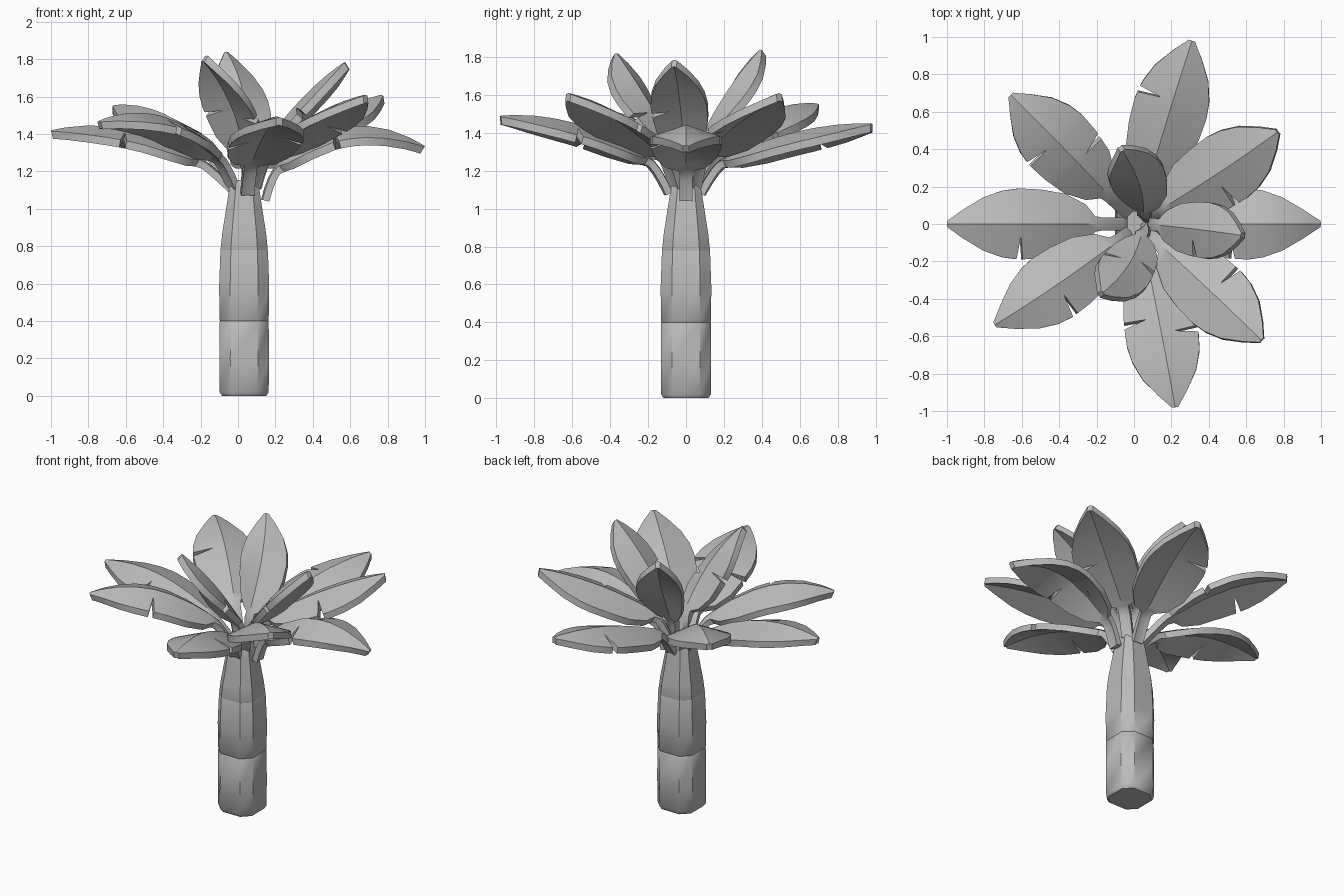
import bpy, bmesh, math
from mathutils import Vector

cube = bpy.data.objects.get("Cube")
if cube:
    bpy.data.objects.remove(cube, do_unlink=True)

grey = bpy.data.materials.new("plain_grey")
grey.use_nodes = True
grey.diffuse_color = (0.5, 0.5, 0.5, 1)
grey.node_tree.nodes["Principled BSDF"].inputs["Base Color"].default_value = (0.5, 0.5, 0.5, 1)

CENTRE = Vector((0.033, 0, 0))
UP = Vector((0, 0, 1))


def loft(name, rings, sharp):
    """Skin a row of equal rings, with both ends capped."""
    bm = bmesh.new()
    rows = [[bm.verts.new(p) for p in ring] for ring in rings]
    n = len(rows[0])
    for a, b in zip(rows, rows[1:]):
        for i in range(n):
            j = (i + 1) % n
            bm.faces.new((a[i], a[j], b[j], b[i]))
    bm.faces.new(rows[0])
    bm.faces.new(rows[-1])
    bmesh.ops.recalc_face_normals(bm, faces=bm.faces)
    mesh = bpy.data.meshes.new(name)
    bm.to_mesh(mesh)
    bm.free()
    obj = bpy.data.objects.new(name, mesh)
    mesh.materials.append(grey)
    bpy.context.collection.objects.link(obj)
    bpy.ops.object.select_all(action='DESELECT')
    obj.select_set(True)
    bpy.context.view_layer.objects.active = obj
    bpy.ops.object.shade_smooth_by_angle(angle=math.radians(sharp))


def trunk_ring(half, z):
    """Square with cut corners."""
    c = half * 0.56
    pts = [(half, -c), (half, c), (c, half), (-c, half),
           (-half, c), (-half, -c), (-c, -half), (c, -half)]
    return [CENTRE + Vector((x, y, z)) for x, y in pts]


# Trunk: three stacked segments, the top one tapering
segments = {
    "trunk_lower": [(0.118, 0), (0.131, 0.02), (0.133, 0.2), (0.131, 0.395), (0.128, 0.4)],
    "trunk_middle": [(0.128, 0.4), (0.131, 0.405), (0.134, 0.58), (0.127, 0.775), (0.125, 0.78)],
    "trunk_upper": [(0.125, 0.78), (0.126, 0.785), (0.117, 0.87), (0.086, 1.07),
                    (0.076, 1.14), (0.068, 1.155)],
}
for name, profile in segments.items():
    loft(name, [trunk_ring(h, z) for h, z in profile], 38)

# Blade half width along its length
OUTLINE = [(0, 0.22), (0.05, 0.55), (0.18, 0.85), (0.35, 0.97), (0.5, 1),
           (0.62, 0.94), (0.76, 0.75), (0.9, 0.4), (0.97, 0.18), (1, 0.09)]


def width_at(u):
    for (a, wa), (b, wb) in zip(OUTLINE, OUTLINE[1:]):
        if u <= b:
            return wa + (wb - wa) * (u - a) / (b - a)
    return OUTLINE[-1][1]


def section(p, tangent, left, right, droop, thick):
    """Ridged cross-section: edges hang below the midrib."""
    side = UP.cross(tangent).normalized()
    up = tangent.cross(side).normalized()
    top = [p + side * left - up * droop[0], p, p - side * right - up * droop[1]]
    return top + [q - up * thick for q in reversed(top)]


def leaf(name, base, mid, tip, half, notches, root_z=1.12, root_r=0.045):
    base, mid, tip = Vector(base), Vector(mid), Vector(tip)
    start = -3 * base + 4 * mid - tip
    flat = Vector((base.x - CENTRE.x, base.y, 0)).normalized()
    root = CENTRE + flat * root_r + UP * root_z
    bend = base - start.normalized() * 0.07
    rings = []
    # Stem
    for i in range(4):
        t = i / 4
        p = root * (1 - t) ** 2 + bend * 2 * t * (1 - t) + base * t * t
        tangent = (bend - root) * (1 - t) + (base - bend) * t
        rings.append(section(p, tangent, 0.035, 0.035, (0.008, 0.008), 0.038))
    # Blade, with V-shaped tears in its edges
    stops = {u for u, w in OUTLINE}
    for s, n in notches:
        stops = {u for u in stops if abs(u - n) > 0.03} | {n - 0.022, n, n + 0.022}
    for u in sorted(stops):
        p = base * (1 - u) * (1 - 2 * u) + mid * 4 * u * (1 - u) + tip * u * (2 * u - 1)
        tangent = base * (4 * u - 3) + mid * (4 - 8 * u) + tip * (4 * u - 1)
        w = {s: half * width_at(u) * (0.35 if (s, u) in notches else 1) for s in (1, -1)}
        droop = [0.34 * w[s] for s in (1, -1)]
        rings.append(section(p, tangent, w[1], w[-1], droop, 0.042))
    loft(name, rings, 36)


# Lower crown (notches: side, place along the blade; +1 is the blade's left)
leaf("leaf_left", (0.21, 0, 1.24), (0.6, 0, 1.44), (1, 0, 1.335), 0.19, [(-1, 0.38)], 1.05, 0.09)
leaf("leaf_back_left", (0.16, 0.09, 1.32), (0.47, 0.285, 1.5), (0.765, 0.49, 1.61), 0.195, [(-1, 0.42)])
leaf("leaf_back", (0.07, 0.2, 1.27), (0.19, 0.6, 1.41), (0.31, 0.98, 1.45), 0.2, [(1, 0.57)], 1.09, 0.06)
leaf("leaf_back_right", (-0.14, 0.16, 1.32), (-0.4, 0.43, 1.51), (-0.66, 0.69, 1.555), 0.195,
     [(-1, 0.3), (1, 0.52)])
leaf("leaf_right", (-0.2, 0, 1.275), (-0.6, 0, 1.43), (-1, 0, 1.42), 0.19, [(1, 0.5)], 1.12, 0.05)
leaf("leaf_front_right", (-0.1, -0.1, 1.3), (-0.42, -0.33, 1.5), (-0.745, -0.54, 1.47), 0.19, [(1, 0.48)])
leaf("leaf_front", (0.07, -0.2, 1.28), (0.15, -0.6, 1.455), (0.22, -0.98, 1.49), 0.195,
     [(1, 0.47), (-1, 0.36)], 1.09, 0.07)
leaf("leaf_front_left", (0.15, -0.12, 1.32), (0.42, -0.37, 1.51), (0.68, -0.62, 1.61), 0.19, [(1, 0.48)])

# Upper crown of smaller, steeper leaves
leaf("top_leaf_left", (0.12, -0.005, 1.32), (0.35, -0.03, 1.6), (0.57, -0.06, 1.785), 0.15,
     [(-1, 0.4)], 1.12, 0.03)
leaf("top_leaf_back", (0.05, 0.05, 1.32), (0.03, 0.21, 1.61), (-0.06, 0.39, 1.84), 0.15, [], 1.12, 0.02)
leaf("top_leaf_front", (0.04, -0.05, 1.32), (-0.03, -0.22, 1.6), (-0.165, -0.365, 1.82), 0.145,
     [(1, 0.34), (-1, 0.42)], 1.12, 0.02)
